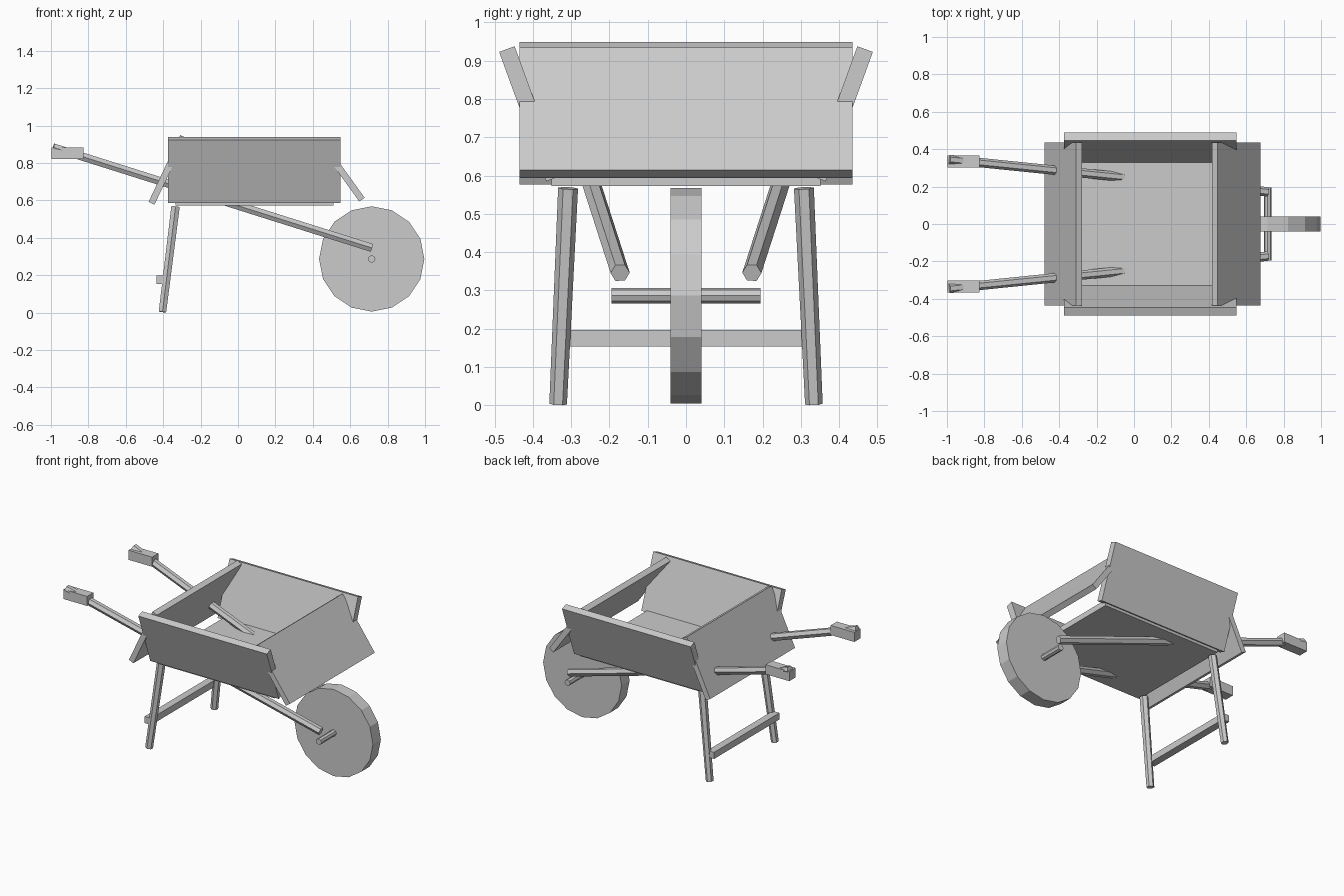
import bpy, bmesh, math
from mathutils import Vector

if "Cube" in bpy.data.objects:
    bpy.data.objects.remove(bpy.data.objects["Cube"])


def finish(name, bm):
    bmesh.ops.recalc_face_normals(bm, faces=bm.faces)
    me = bpy.data.meshes.new(name)
    bm.to_mesh(me)
    bm.free()
    ob = bpy.data.objects.new(name, me)
    bpy.context.collection.objects.link(ob)
    return ob


def box(name, lo, hi):
    """Axis-aligned box between two corners."""
    bm = bmesh.new()
    bmesh.ops.create_cube(bm, size=1)
    lo, hi = Vector(lo), Vector(hi)
    for v in bm.verts:
        v.co = (lo + hi) / 2 + v.co * (hi - lo)
    return finish(name, bm)


def board(name, profile, axis, lo, hi):
    """Extrude a 4-point profile along 'x' (points are y,z) or 'y' (points are x,z)."""
    bm = bmesh.new()
    put = (lambda p, t: (t, *p)) if axis == 'x' else (lambda p, t: (p[0], t, p[1]))
    face = bm.faces.new([bm.verts.new(put(p, lo)) for p in profile])
    ext = bmesh.ops.extrude_face_region(bm, geom=[face])
    step = Vector(put((0, 0), hi - lo))
    bmesh.ops.translate(bm, vec=step, verts=[g for g in ext['geom'] if isinstance(g, bmesh.types.BMVert)])
    return finish(name, bm)


def slab(bottom, top, t):
    """Profile of a slab: outer edge from bottom to top, thickness t to the inside."""
    b, p = Vector(bottom), Vector(top)
    d = (p - b).normalized()
    n = Vector((d.y, -d.x)) * t
    return [tuple(q) for q in (b, p, p + n, b + n)]


def rod(name, a, b, ra, rb, sides, ref):
    """Faceted rod from a to b with a corner pointing along ref."""
    a, b = Vector(a), Vector(b)
    d = (b - a).normalized()
    u = Vector(ref)
    u = (u - d * u.dot(d)).normalized()
    w = d.cross(u)
    bm = bmesh.new()
    rings = []
    for c, r in ((a, ra), (b, rb)):
        rings.append([bm.verts.new(c + r * (u * math.cos(k * math.tau / sides) + w * math.sin(k * math.tau / sides)))
                      for k in range(sides)])
    for k in range(sides):
        j = (k + 1) % sides
        bm.faces.new((rings[0][k], rings[0][j], rings[1][j], rings[1][k]))
    bm.faces.new(rings[0])
    bm.faces.new(rings[1])
    return finish(name, bm)


# Tray: floor, two inward-leaning end boards
box("tray_floor", (-0.334, -0.351, 0.573), (0.51, 0.351, 0.61))
board("tray_back_board", slab((-0.478, 0.592), (-0.309, 0.949), 0.035), 'y', -0.435, 0.435)
board("tray_front_board", slab((0.677, 0.614), (0.446, 0.935), -0.035), 'y', -0.435, 0.435)

# Wheel and axle
rod("wheel", (0.715, -0.041, 0.2865), (0.715, 0.041, 0.2865), 0.2815, 0.2815, 16, (0, 0, 1))
rod("axle", (0.715, -0.195, 0.2865), (0.715, 0.195, 0.2865), 0.02, 0.02, 8, (1, 0, 0))

# Cross bar between the legs
box("leg_cross_bar", (-0.436, -0.335, 0.154), (-0.388, 0.335, 0.197))

# Paired parts on both sides
for s, side in ((-1, "right"), (1, "left")):
    prof = slab((0.365, 0.585), (0.488, 0.923), -0.043)
    board(f"tray_side_board_{side}", [(s * y, z) for y, z in prof], 'x', -0.374, 0.548)
    rod(f"handle_pole_{side}", (-0.988, s * 0.345, 0.883), (0.715, s * 0.172, 0.346),
        0.025, 0.025, 6, (0, 1, 0))
    box(f"handle_grip_{side}", (-0.997, s * 0.333 - 0.032, 0.82), (-0.827, s * 0.333 + 0.032, 0.882))
    rod(f"leg_{side}", (-0.334, s * 0.308, 0.567), (-0.404, s * 0.334, 0.003),
        0.026, 0.023, 6, (0, 1, 0))
